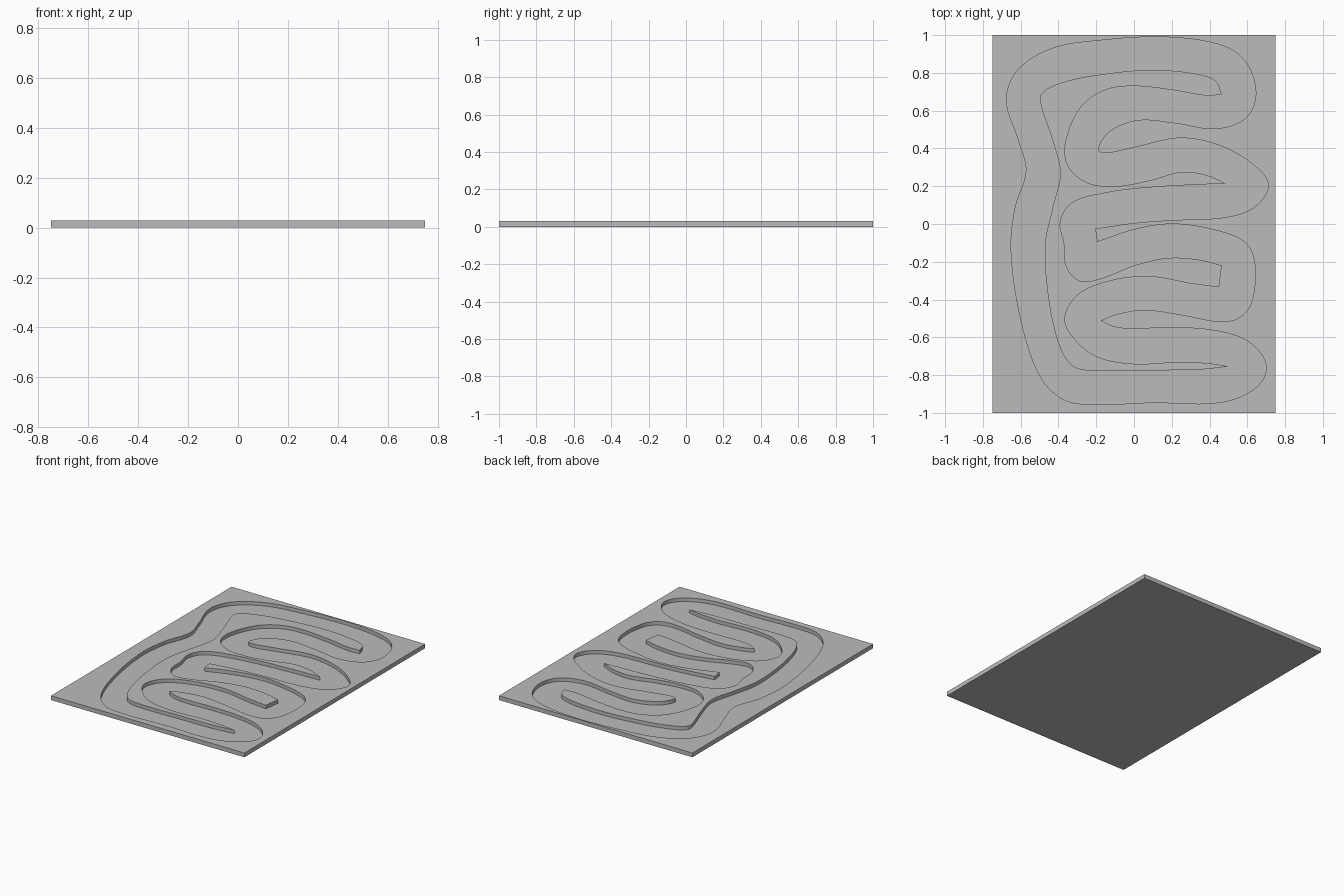
import bpy
import bmesh
from mathutils import Vector
from mathutils.geometry import interpolate_bezier

WIDTH, LENGTH, THICKNESS, DEPTH = 1.5, 2.0, 0.03, 0.025
SMOOTH_STEPS = 10

# Each outline is a ring of smooth arcs that meet at sharp corners;
# an arc ends where the next one starts. Units are hundredths.
TRACK_OUTER = [
    [(-20.5, -2.5)],
    [(-19.5, -9.5), (0, -3), (20, 0), (42, -3), (59, -10), (64, -22), (62, -42),
     (55, -50), (44, -51.5), (25, -48), (5, -45.5), (-10, -48)],
    [(-17.5, -51), (-12, -54), (-2, -55.5), (15, -55), (40, -56), (60, -62),
     (70, -75), (64, -87), (45, -94.5), (10, -94.5), (-20, -95.5), (-37, -93),
     (-50, -80), (-60, -50), (-65, -15), (-63, 8), (-57, 28), (-61, 44),
     (-67.5, 66), (-61, 82), (-43, 93), (-20, 97), (15, 99), (45, 95), (59, 86),
     (64.5, 69), (59, 56), (43, 50.5), (22, 53.5), (2, 55), (-13, 49),
     (-19, 39.5), (-15, 37.5), (0, 40.5), (25, 45.5), (48, 40.5), (67, 28),
     (71, 19), (63, 8.5), (48, 3.5), (20, 2), (0, 0.5)],
]
TRACK_INNER = [
    [(46.5, 68.5), (43, 76), (30, 80), (8, 81.5), (-15, 79.5), (-36, 75.5),
     (-49, 69), (-49, 62), (-43, 44), (-39, 27), (-43, 9), (-47, -10),
     (-46, -34), (-41, -60), (-34, -74), (-25, -77.5), (10, -77.5), (35, -77)],
    [(50, -75.5), (42, -74), (25, -73), (0, -74), (-20, -70), (-33, -59),
     (-36.5, -49), (-29, -37), (-10, -29.5), (10, -28), (30, -31.5)],
    [(45, -33.5)],
    [(46.5, -22), (35, -19), (18, -18), (0, -22), (-18, -29), (-29, -30),
     (-36, -22), (-37, -10), (-39, 1), (-33, 11), (-15, 16.5), (10, 19.5)],
    [(48.5, 21.5), (38, 26), (25, 27.5), (8, 23), (-10, 20), (-25, 22),
     (-35, 31), (-36, 44), (-28, 62), (-15, 71), (0, 73), (20, 71), (38, 68)],
]


def handle_direction(points, i):
    """Tangent at a point; ends of an arc look along the nearest side."""
    return (points[min(i + 1, len(points) - 1)] - points[max(i - 1, 0)]).normalized()


def sample_outline(arcs):
    """Turn a ring of arcs into a closed list of points."""
    outline = []
    for arc, following in zip(arcs, arcs[1:] + arcs[:1]):
        points = [Vector(p) / 100 for p in arc + following[:1]]
        if len(points) == 2:
            outline.append(points[0])
            continue
        for i, (start, end) in enumerate(zip(points, points[1:])):
            reach = (end - start).length / 3
            outline += interpolate_bezier(
                start, start + handle_direction(points, i) * reach,
                end - handle_direction(points, i + 1) * reach, end,
                SMOOTH_STEPS + 1)[:-1]
    return [Vector((p.x, p.y)) for p in outline]


def add_ring(bm, outline, z):
    """Closed ring of edges at one height."""
    verts = [bm.verts.new((p.x, p.y, z)) for p in outline]
    edges = [bm.edges.new(pair) for pair in zip(verts, verts[1:] + verts[:1])]
    return verts, edges


def add_wall(bm, lower, upper):
    """Upright wall between two rings with matching points."""
    for i in range(len(lower)):
        face = bm.faces.new((lower[i - 1], lower[i], upper[i], upper[i - 1]))
        face.smooth = True


def fill(bm, *rings):
    """Flat surface inside the first ring, outside any others."""
    edges = [e for ring in rings for e in ring]
    bmesh.ops.triangle_fill(bm, edges=edges, use_beauty=True, normal=(0, 0, 1))


# Remove the default object
default_object = bpy.data.objects.get("Cube")
if default_object:
    bpy.data.objects.remove(default_object, do_unlink=True)

# Outlines of the plate and of the two sides of the channel
half_x, half_y = WIDTH / 2, LENGTH / 2
plate = [Vector((sx * half_x, sy * half_y))
         for sx, sy in ((-1, -1), (1, -1), (1, 1), (-1, 1))]
outer, inner = sample_outline(TRACK_OUTER), sample_outline(TRACK_INNER)
floor_z = THICKNESS - DEPTH

bm = bmesh.new()
plate_low, _ = add_ring(bm, plate, 0)
plate_top, plate_edges = add_ring(bm, plate, THICKNESS)
outer_low, outer_floor_edges = add_ring(bm, outer, floor_z)
outer_top, outer_top_edges = add_ring(bm, outer, THICKNESS)
inner_low, inner_floor_edges = add_ring(bm, inner, floor_z)
inner_top, inner_top_edges = add_ring(bm, inner, THICKNESS)

# Plate underside, rim surface, channel floor and raised island
bm.faces.new(plate_low)
fill(bm, plate_edges, outer_top_edges)
fill(bm, outer_floor_edges, inner_floor_edges)
fill(bm, inner_top_edges)

# Plate sides and channel walls
for lower, upper in ((plate_low, plate_top), (outer_low, outer_top),
                     (inner_low, inner_top)):
    add_wall(bm, lower, upper)
bmesh.ops.recalc_face_normals(bm, faces=bm.faces)

mesh = bpy.data.meshes.new("track_plate")
bm.to_mesh(mesh)
bm.free()
track_plate = bpy.data.objects.new("track_plate", mesh)
bpy.context.collection.objects.link(track_plate)

# Single grey material
grey = bpy.data.materials.new("plain_grey")
grey.use_nodes = True
colour = (0.5, 0.5, 0.5, 1)
grey.diffuse_color = colour
grey.node_tree.nodes["Principled BSDF"].inputs["Base Color"].default_value = colour
mesh.materials.append(grey)

# Smooth curved walls, crisp rims and corners
bpy.ops.object.select_all(action="DESELECT")
track_plate.select_set(True)
bpy.context.view_layer.objects.active = track_plate
bpy.ops.object.shade_smooth_by_angle(angle=0.6)
